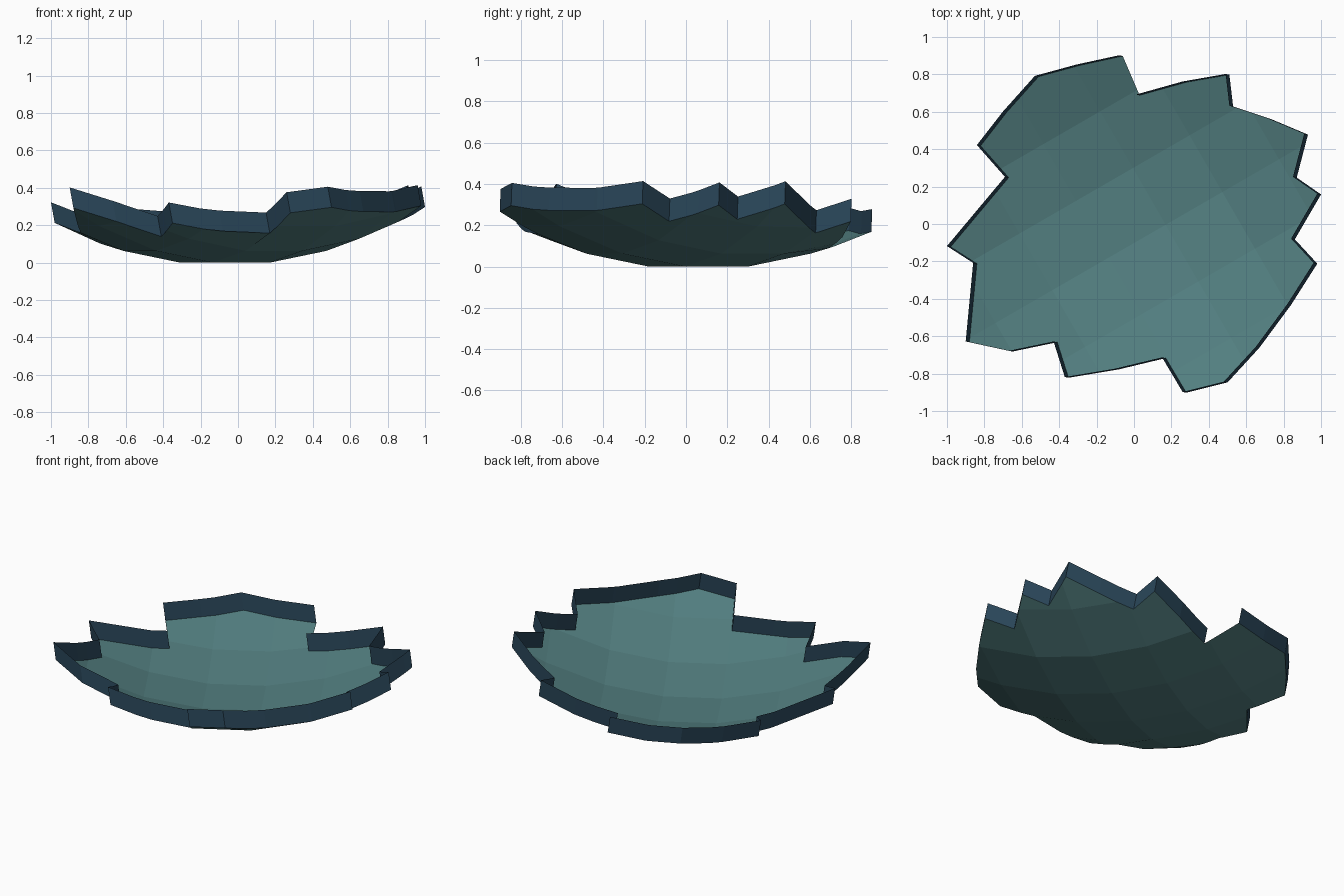
import bpy, bmesh, math
from mathutils import Vector

cube = bpy.data.objects.get("Cube")
if cube:
    bpy.data.objects.remove(cube, do_unlink=True)

RADIUS = 2.0                          # curvature of the shell
CENTRE = Vector((-0.07, 0.06, 0))     # lowest point of the shell
LEAN = Vector((-0.02, 0.004, 0.11))   # direction and height of the rim
CELL, TURN = 0.35, math.radians(30)   # facet size and rotation

# Jagged outline, counterclockwise; the gap in the rim closes the loop
OUTLINE = [(-.07, .90), (-.30, .85), (-.52, .79), (-.69, .60), (-.83, .42),
           (-.68, .25), (-.99, -.12), (-.85, -.21), (-.87, -.42), (-.89, -.63),
           (-.66, -.68), (-.42, -.63), (-.36, -.82), (-.09, -.775), (.16, -.715),
           (.27, -.90), (.49, -.845), (.66, -.66), (.83, -.43), (.97, -.21),
           (.85, -.08), (.99, .16), (.86, .25), (.92, .48), (.73, .56),
           (.52, .63), (.50, .80), (.27, .76), (.02, .69)]


def material(name, colour):
    mat = bpy.data.materials.new(name)
    mat.use_nodes = True
    mat.diffuse_color = (*colour, 1)
    bsdf = mat.node_tree.nodes["Principled BSDF"]
    bsdf.inputs["Base Color"].default_value = (*colour, 1)
    bsdf.inputs["Roughness"].default_value = 0.8
    return mat


def add_object(name, bm, mat):
    mesh = bpy.data.meshes.new(name)
    bm.to_mesh(mesh)
    mesh.materials.append(mat)
    obj = bpy.data.objects.new(name, mesh)
    bpy.context.collection.objects.link(obj)
    return obj


# Shell: flat outline, cut into a turned grid, then curved onto a sphere
shell = bmesh.new()
half = Vector((-LEAN.x / 2, -LEAN.y / 2, 0))
shell.faces.new([shell.verts.new(Vector((x, y, 0)) + half) for x, y in OUTLINE])
for angle in (TURN, TURN + math.pi / 2):
    normal = Vector((math.cos(angle), math.sin(angle), 0))
    for step in range(-4, 5):
        bmesh.ops.bisect_plane(
            shell, geom=shell.verts[:] + shell.edges[:] + shell.faces[:], dist=1e-4,
            plane_co=CENTRE + normal * CELL * (step + 0.5), plane_no=normal)
for v in shell.verts:
    d = (v.co - CENTRE).to_2d().length
    v.co.z = RADIUS - math.sqrt(RADIUS ** 2 - d ** 2)
lowest = min(v.co.z for v in shell.verts)
for v in shell.verts:
    v.co.z -= lowest
shell.normal_update()

# Rim: a leaning wall raised from the border, except along the gap
gap_a = Vector((*OUTLINE[-1], 0)) + half
gap_b = Vector((*OUTLINE[0], 0)) + half
gap_dir = (gap_b - gap_a).normalized()


def on_gap(point):
    offset = Vector((point.x, point.y, 0)) - gap_a
    along = offset.dot(gap_dir)
    return (offset - gap_dir * along).length < 0.005 and -0.01 < along < (gap_b - gap_a).length + 0.01


rim = bmesh.new()
for edge in shell.edges:
    if not edge.is_boundary or all(on_gap(v.co) for v in edge.verts):
        continue
    loop = edge.link_loops[0]
    a, b = loop.vert.co, loop.link_loop_next.vert.co
    rim.faces.new([rim.verts.new(p) for p in (a, b, b + LEAN, a + LEAN)])
bmesh.ops.remove_doubles(rim, verts=rim.verts[:], dist=1e-4)

add_object("shell_plate", shell, material("muted teal", (0.085, 0.21, 0.215)))
add_object("rim_wall", rim, material("dark navy blue", (0.022, 0.06, 0.098)))
shell.free()
rim.free()
